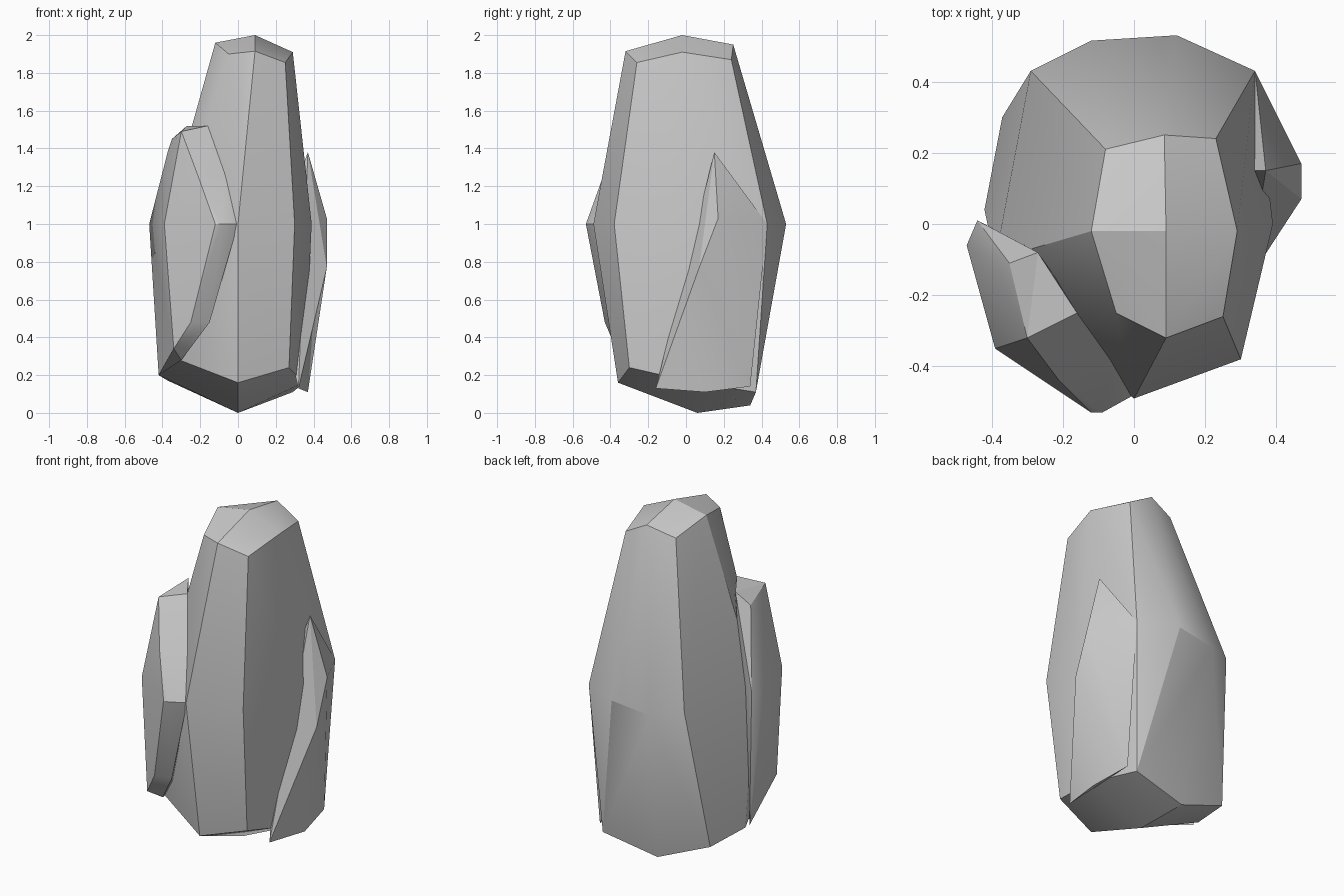
import bpy, bmesh, math


def chunk(name, points):
    """Faceted stone chunk: convex hull of its corner points."""
    bm = bmesh.new()
    for p in points:
        bm.verts.new(p)
    res = bmesh.ops.convex_hull(bm, input=bm.verts[:])
    loose = [v for v in bm.verts if not v.link_faces]
    bmesh.ops.delete(bm, geom=loose, context='VERTS')
    bmesh.ops.dissolve_limit(bm, angle_limit=math.radians(1.5),
                             verts=bm.verts[:], edges=bm.edges[:])
    bmesh.ops.recalc_face_normals(bm, faces=bm.faces[:])
    me = bpy.data.meshes.new(name)
    bm.to_mesh(me)
    bm.free()
    ob = bpy.data.objects.new(name, me)
    bpy.context.collection.objects.link(ob)
    bpy.ops.object.select_all(action='DESELECT')
    bpy.context.view_layer.objects.active = ob
    ob.select_set(True)
    bpy.ops.object.shade_smooth_by_angle(angle=math.radians(25))
    return ob


# Main boulder: top ring, middle ring, bottom ring and two end points
top = [(0.09, -0.32, 1.915), (0.25, -0.26, 1.855), (0.29, -0.02, 1.91),
       (0.23, 0.24, 1.87), (0.085, 0.25, 1.95), (-0.08, 0.21, 1.90),
       (-0.12, -0.02, 1.96), (-0.05, -0.25, 1.90)]
middle = [(0, -0.49, 1.0), (0.30, -0.38, 1.0), (0.39, 0.0, 1.0),
          (0.34, 0.43, 1.0), (0.12, 0.53, 1.0), (-0.12, 0.515, 0.97),
          (-0.29, 0.43, 1.0), (-0.39, -0.1, 1.0), (-0.31, -0.25, 1.0)]
bottom = [(0, -0.36, 0.16), (0.27, -0.30, 0.24), (0.35, 0.05, 0.16),
          (0.29, 0.37, 0.11), (-0.05, 0.34, 0.04), (-0.37, 0.30, 0.17),
          (-0.42, 0.04, 0.20), (-0.31, -0.25, 0.28)]
ends = [(0.09, -0.02, 2.0), (0, 0.06, 0)]
chunk("main_boulder", top + middle + bottom + ends)

# Slab leaning on the front left
outer = [(-0.30, -0.32, 1.49), (-0.21, -0.44, 1.25), (-0.12, -0.53, 1.0),
         (-0.25, -0.43, 0.48), (-0.34, -0.37, 0.34), (-0.39, -0.35, 1.0)]
inner = [(-0.16, -0.25, 1.52), (-0.06, -0.37, 1.27), (-0.09, -0.53, 1.0),
         (0.0, -0.48, 1.0), (-0.15, -0.41, 0.48), (-0.30, -0.28, 0.28)]
rear = [(-0.27, -0.08, 1.52), (-0.35, -0.11, 1.45), (-0.37, -0.16, 1.39),
        (-0.47, -0.06, 1.0), (-0.44, 0.01, 1.0), (-0.42, 0.0, 0.20)]
chunk("front_left_slab", outer + inner + rear)

# Thin wedge breaking out of the right side
ridge = [(0.37, 0.15, 1.38), (0.47, 0.17, 1.03), (0.47, 0.07, 0.77),
         (0.35, -0.06, 0.20), (0.38, 0.09, 1.0), (0.32, -0.16, 0.13)]
back = [(0.34, 0.43, 1.0), (0.33, 0.34, 0.14), (0.37, 0.10, 0.11),
        (0.15, 0.15, 0.8)]
chunk("right_wedge", ridge + back)
